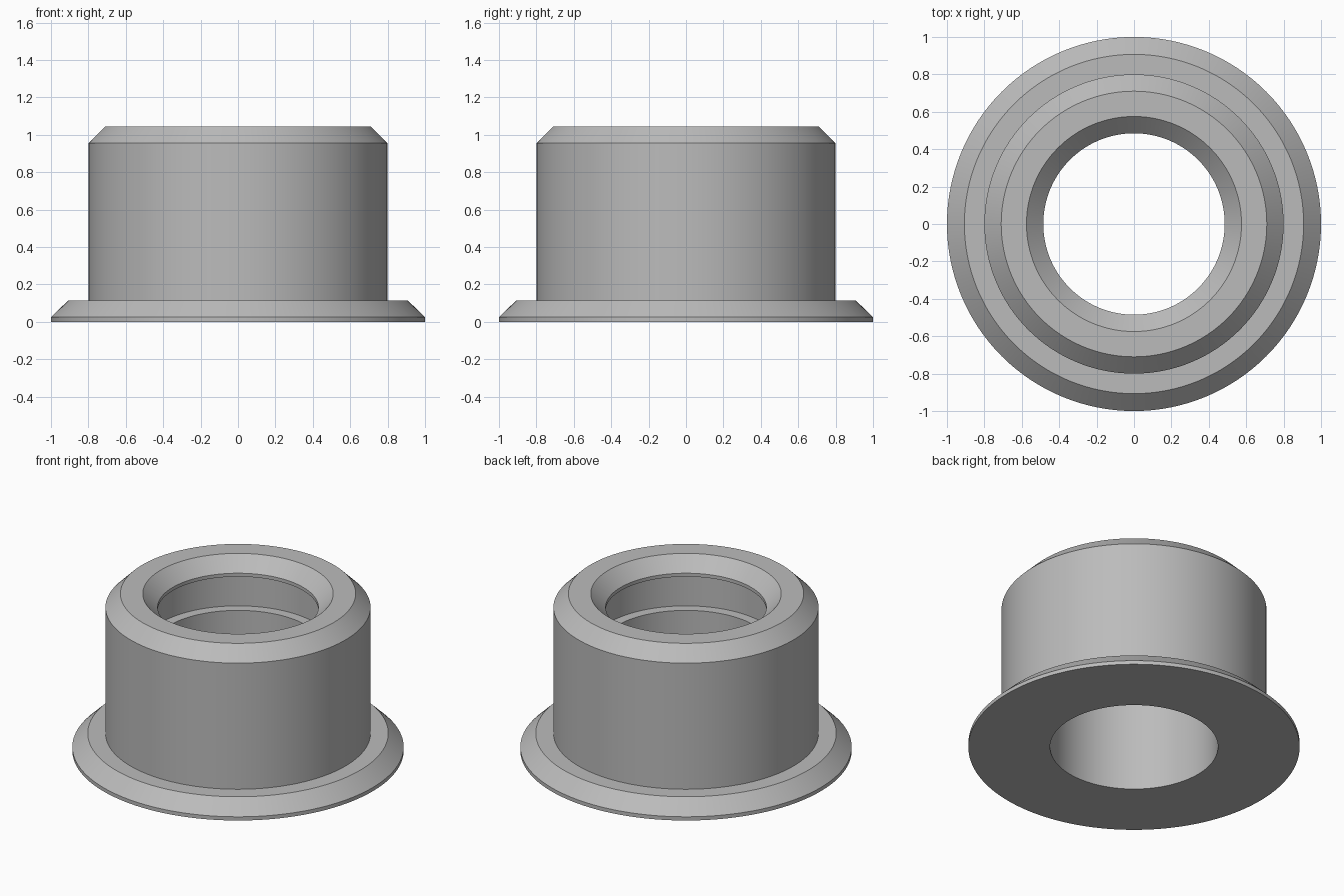
import bpy, bmesh, math

if "Cube" in bpy.data.objects:
    bpy.data.objects.remove(bpy.data.objects["Cube"])

# Closed cross-section (radius, height), revolved about z
PROFILE = [
    (0.507, 0.0), (1.0, 0.0), (1.0, 0.025), (0.907, 0.115),   # base flange
    (0.80, 0.115), (0.80, 0.955), (0.71, 1.045),              # barrel and top chamfer
    (0.575, 1.045), (0.485, 0.955), (0.485, 0.932),           # funnel mouth and lip
    (0.572, 0.932), (0.572, 0.697), (0.507, 0.697),           # recessed seat and ledge
]
SIDES = 128

grey = bpy.data.materials.new("plain grey")
grey.diffuse_color = (0.5, 0.5, 0.5, 1.0)
grey.use_nodes = True
grey.node_tree.nodes["Principled BSDF"].inputs["Base Color"].default_value = grey.diffuse_color

# Flanged bushing
bm = bmesh.new()
rings = [[bm.verts.new((r * math.cos(2 * math.pi * i / SIDES),
                        r * math.sin(2 * math.pi * i / SIDES), z))
          for i in range(SIDES)] for r, z in PROFILE]
for k, low in enumerate(rings):
    high = rings[(k + 1) % len(rings)]
    for i in range(SIDES):
        j = (i + 1) % SIDES
        bm.faces.new((low[i], low[j], high[j], high[i]))
bmesh.ops.recalc_face_normals(bm, faces=bm.faces)

mesh = bpy.data.meshes.new("flanged_bushing")
bm.to_mesh(mesh)
bm.free()
mesh.materials.append(grey)
bushing = bpy.data.objects.new("flanged_bushing", mesh)
bpy.context.collection.objects.link(bushing)

# Smooth round walls, crisp rims
bpy.context.view_layer.objects.active = bushing
bushing.select_set(True)
bpy.ops.object.shade_smooth_by_angle(angle=math.radians(30))
